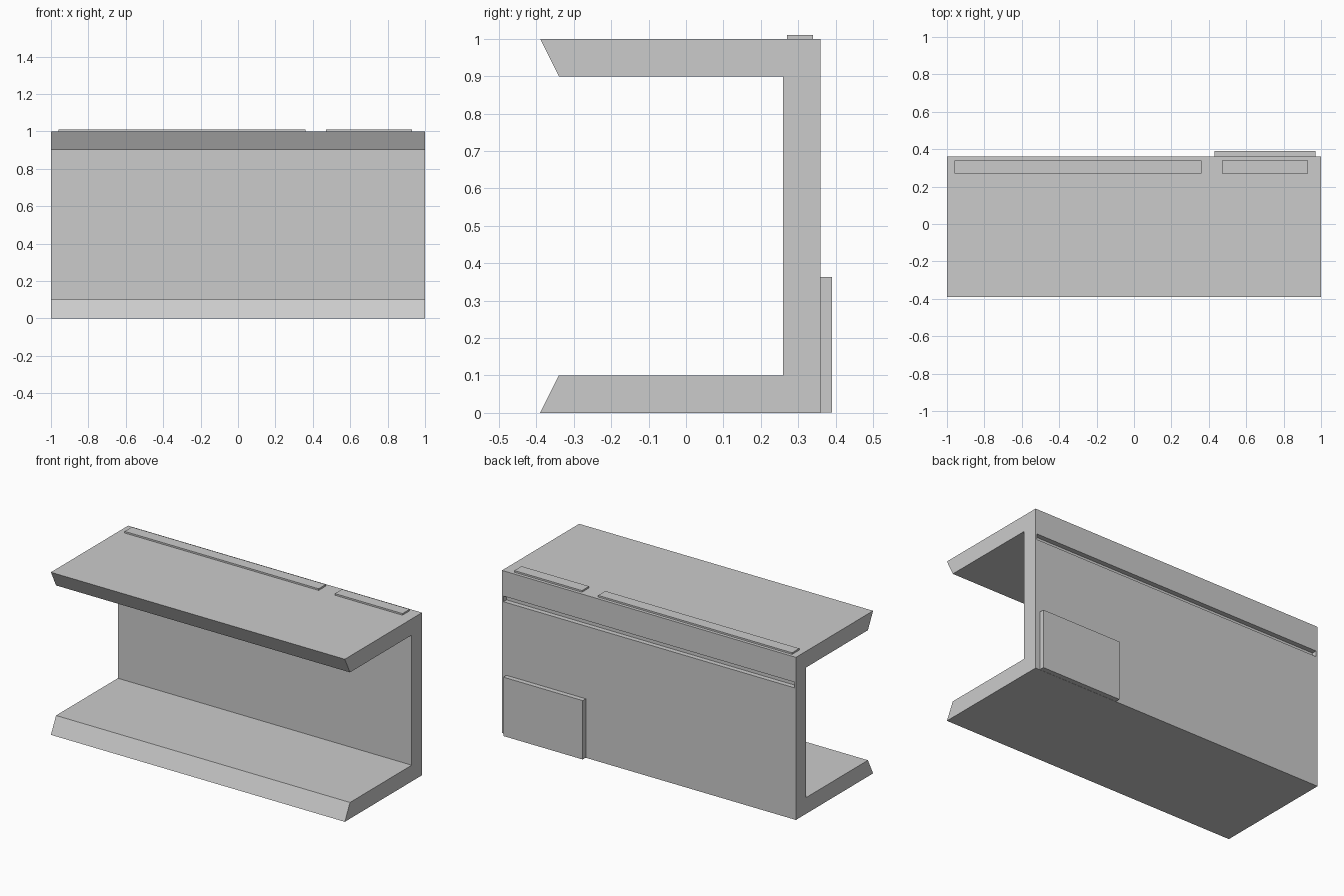
import bpy
import bmesh
from mathutils import Vector

cube = bpy.data.objects.get("Cube")
if cube:
    bpy.data.objects.remove(cube, do_unlink=True)

GREY = (0.6, 0.6, 0.6, 1.0)
grey = bpy.data.materials.new("light grey")
grey.use_nodes = True
grey.diffuse_color = GREY
grey.node_tree.nodes["Principled BSDF"].inputs["Base Color"].default_value = GREY


def add_object(name, bm):
    bmesh.ops.recalc_face_normals(bm, faces=bm.faces)
    mesh = bpy.data.meshes.new(name)
    bm.to_mesh(mesh)
    bm.free()
    mesh.materials.append(grey)
    obj = bpy.data.objects.new(name, mesh)
    bpy.context.collection.objects.link(obj)
    return obj


def box(name, low, high):
    low, high = Vector(low), Vector(high)
    bm = bmesh.new()
    bmesh.ops.create_cube(bm, size=1)
    bmesh.ops.scale(bm, vec=high - low, verts=bm.verts)
    bmesh.ops.translate(bm, vec=(low + high) / 2, verts=bm.verts)
    return add_object(name, bm)


# Channel body: C-shaped profile with slanted lips, extruded along x
lower = [(0.36, 0), (-0.39, 0), (-0.34, 0.1), (0.26, 0.1)]
upper = [(y, 1 - z) for y, z in reversed(lower)]
bm = bmesh.new()
profile = bm.faces.new([bm.verts.new((-1, y, z)) for y, z in lower + upper])
sweep = bmesh.ops.extrude_face_region(bm, geom=[profile])
moved = [v for v in sweep["geom"] if isinstance(v, bmesh.types.BMVert)]
bmesh.ops.translate(bm, vec=(2, 0, 0), verts=moved)
# Close the starting end if the extrusion removed it
if any(e.is_boundary for e in bm.edges):
    bmesh.ops.holes_fill(bm, edges=[e for e in bm.edges if e.is_boundary])
body = add_object("channel_body", bm)

# Long slot in the back wall
cutter = box("slot_cutter", (-0.99, 0.33, 0.81), (0.99, 0.5, 0.845))
cutter.hide_render = True
cutter.hide_viewport = True
cut = body.modifiers.new("back_slot", "BOOLEAN")
cut.operation = "DIFFERENCE"
cut.solver = "EXACT"
cut.object = cutter

# Raised strips along the rear of the top
for name, x0, x1 in (("long_top_strip", -0.96, 0.36), ("short_top_strip", 0.47, 0.93)):
    box(name, (x0, 0.27, 0.995), (x1, 0.34, 1.01))

# Plate at the bottom of the back wall
box("back_plate", (0.43, 0.355, 0.001), (0.97, 0.39, 0.363))
